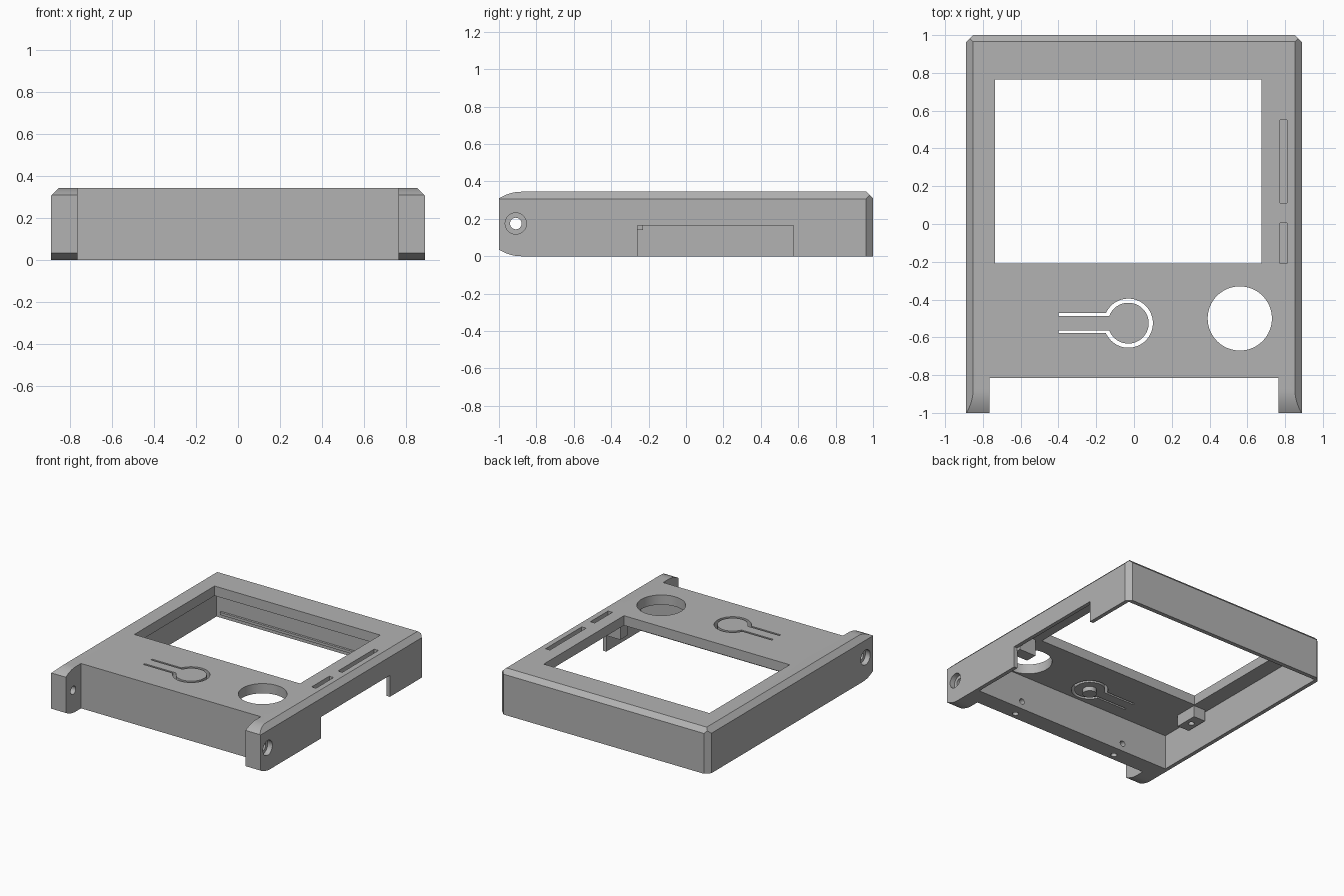
import bpy, bmesh, math
from mathutils import Vector

if "Cube" in bpy.data.objects:
    bpy.data.objects.remove(bpy.data.objects["Cube"])

grey = bpy.data.materials.new("plain_grey")
grey.diffuse_color = (0.45, 0.45, 0.45, 1)
grey.use_nodes = True
grey.node_tree.nodes["Principled BSDF"].inputs["Base Color"].default_value = grey.diffuse_color


def prism(name, pts, axis, lo, hi):
    """Extrude a closed 2D outline along an axis (x: pts are y,z; y: x,z; z: x,y)."""
    place = {"x": lambda a, b, t: (t, a, b),
             "y": lambda a, b, t: (a, t, b),
             "z": lambda a, b, t: (a, b, t)}[axis]
    bm = bmesh.new()
    face = bm.faces.new([bm.verts.new(place(a, b, lo)) for a, b in pts])
    ext = bmesh.ops.extrude_face_region(bm, geom=[face])
    verts = [g for g in ext["geom"] if isinstance(g, bmesh.types.BMVert)]
    bmesh.ops.translate(bm, verts=verts, vec=Vector(place(0, 0, hi - lo)))
    bmesh.ops.recalc_face_normals(bm, faces=bm.faces)
    me = bpy.data.meshes.new(name)
    bm.to_mesh(me)
    bm.free()
    me.materials.append(grey)
    ob = bpy.data.objects.new(name, me)
    bpy.context.collection.objects.link(ob)
    return ob


def box(name, x0, x1, y0, y1, z0, z1):
    return prism(name, [(x0, y0), (x1, y0), (x1, y1), (x0, y1)], "z", z0, z1)


def rod(name, a, b, r, axis, lo, hi, n=48):
    pts = [(a + r * math.cos(2 * math.pi * i / n),
            b + r * math.sin(2 * math.pi * i / n)) for i in range(n)]
    return prism(name, pts, axis, lo, hi)


def combine(target, other, op="DIFFERENCE"):
    mod = target.modifiers.new("bool", "BOOLEAN")
    mod.operation, mod.solver, mod.object = op, "EXACT", other
    bpy.context.view_layer.objects.active = target
    bpy.ops.object.modifier_apply(modifier=mod.name)
    bpy.data.objects.remove(other, do_unlink=True)


def keyhole(name, r, half, z0, z1):
    """Disc with a straight tongue running to the left."""
    cx, cy, n = -0.03, -0.525, 48
    a0 = math.asin(half / r)
    pts = [(-0.40, cy + half)]
    for i in range(n + 1):
        a = math.pi - a0 - (2 * math.pi - 2 * a0) * i / n
        pts.append((cx + r * math.cos(a), cy + r * math.sin(a)))
    pts.append((-0.40, cy - half))
    return prism(name, pts, "z", z0, z1)


W, H, ROOF = 0.89, 0.345, 0.27

# Outer shell: side profile with rounded front and chamfered back edge
steps = [i / 8 for i in range(9)]
profile = [(-0.88 - 0.12 * t, 0.035 * t * t) for t in steps]
profile += [(-0.88 - 0.12 * t, H - 0.035 * t * t) for t in reversed(steps)]
profile += [(0.965, H), (1, 0.31), (1, 0)]
shell = prism("case_shell", profile, "x", -W, W)

# Chamfers on the side edges and upright back corners
c = 0.038
for s in (-1, 1):
    combine(shell, prism("cut", [(s * (W - c), H), (s * (W + .1), H - c - .1),
                                 (s * (W + .1), H + .1), (s * (W - c), H + .1)], "y", -1.2, 1.2))
    combine(shell, prism("cut", [(s * (W - c), 1), (s * (W + .1), 1 - c - .1),
                                 (s * (W + .1), 1.1), (s * (W - c), 1.1)], "z", -.1, .5))

# Gap between hinge ears, hollow underside, side notch and display window
combine(shell, box("cut", -0.765, 0.765, -1.2, -0.815, -.1, .5))
combine(shell, box("cut", -0.86, 0.86, -0.68, 0.967, -.1, ROOF))
combine(shell, box("cut", 0.80, 1.0, -0.26, 0.575, -.1, 0.165))
combine(shell, box("cut", -0.735, 0.675, -0.21, 0.765, .2, .5))

# Round opening and button slit
combine(shell, rod("cut", 0.56, -0.5, 0.17, "z", .2, .5, 64))
combine(shell, keyhole("cut", 0.13, 0.053, .2, .5))

# Shallow slots beside the window
for y0, y1 in ((0.11, 0.55), (-0.21, 0.005)):
    combine(shell, box("cut", 0.773, 0.81, y0, y1, 0.31, .5))

# Hinge holes with counterbores, and blind screw holes in the front block
for s in (-1, 1):
    lo, hi = sorted((s * 0.7, s * 1.0))
    combine(shell, rod("cut", -0.91, 0.175, 0.031, "x", lo, hi, 32))
    lo, hi = sorted((s * 0.85, s * 1.0))
    combine(shell, rod("cut", -0.91, 0.175, 0.057, "x", lo, hi, 32))
    combine(shell, rod("cut", s * 0.465, 0.06, 0.022, "y", -0.72, -0.6, 24))
    combine(shell, rod("cut", s * 0.455, -0.765, 0.022, "z", -.1, 0.05, 24))

# Flexible button with a peg underneath
button = keyhole("button_tongue", 0.108, 0.038, ROOF, H)
combine(button, rod("peg", -0.03, -0.525, 0.05, "z", 0.235, 0.30, 32), "UNION")

# Inner mounting blocks and the retaining rib on the back wall
right_block = box("right_mount_block", 0.72, 0.862, -0.32, -0.23, 0.14, ROOF + .005)
left_block = box("left_mount_block", -0.84, -0.74, -0.40, -0.22, 0.18, ROOF + .005)
combine(left_block, rod("cut", -0.79, -0.31, 0.022, "z", .1, .23, 24))
rib = box("back_rib", -0.82, 0.82, 0.95, 0.97, 0.03, 0.05)

# Smooth round parts, keep crisp edges
for ob in (shell, button, right_block, left_block, rib):
    bpy.ops.object.select_all(action="DESELECT")
    ob.select_set(True)
    bpy.context.view_layer.objects.active = ob
    bpy.ops.object.shade_smooth_by_angle(angle=math.radians(25))
